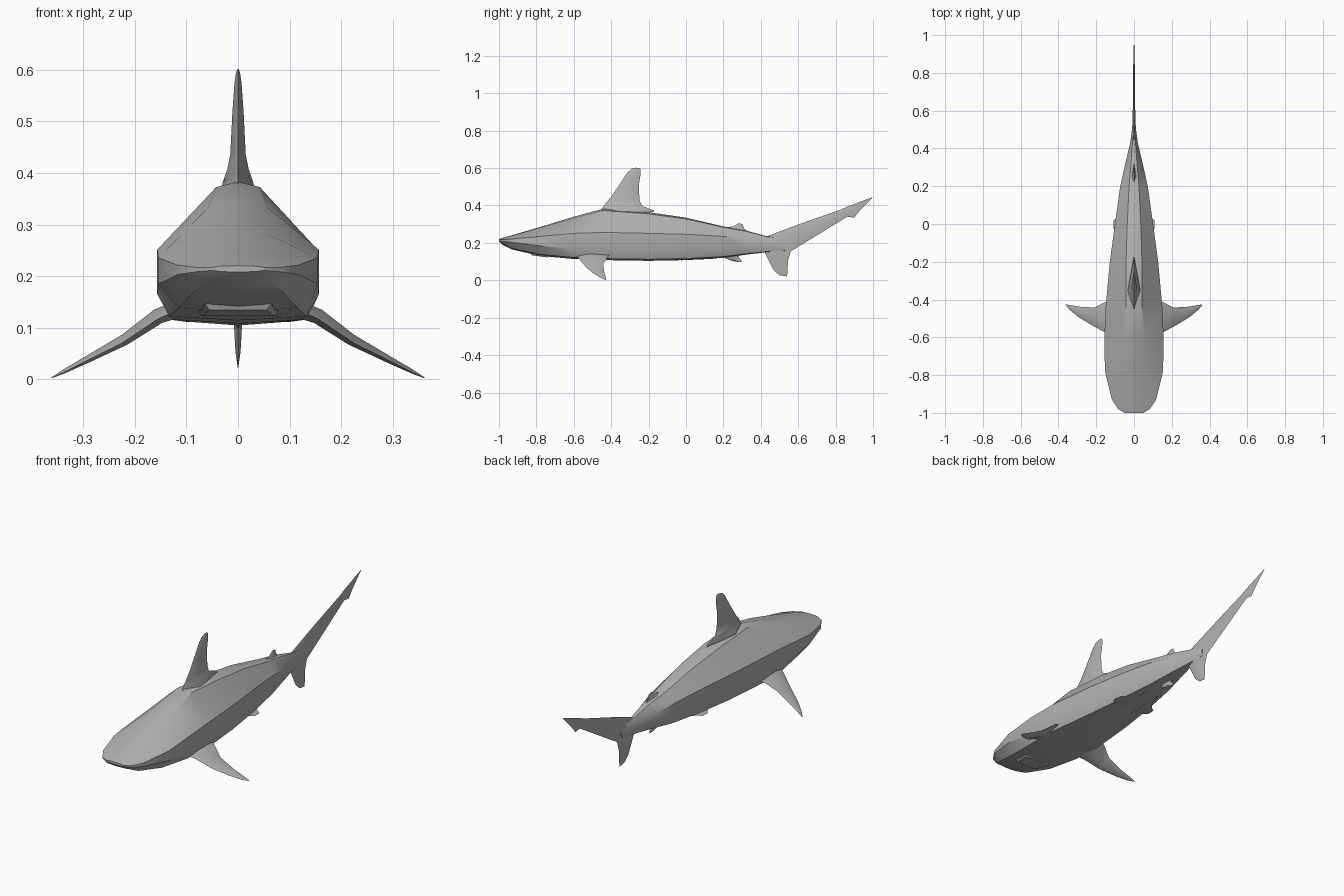
import bpy, math
from mathutils import Vector

grey = bpy.data.materials.new("shark grey")
grey.diffuse_color = (0.45, 0.45, 0.45, 1)


def loft(name, rings, angle=30):
    """Skin a list of closed rings and cap both ends."""
    n = len(rings[0])
    verts = [p for r in rings for p in r]
    faces = [(i * n + j, i * n + (j + 1) % n, (i + 1) * n + (j + 1) % n, (i + 1) * n + j)
             for i in range(len(rings) - 1) for j in range(n)]
    faces += [tuple(reversed(range(n))), tuple(range(len(verts) - n, len(verts)))]
    me = bpy.data.meshes.new(name)
    me.from_pydata(verts, [], faces)
    me.materials.append(grey)
    ob = bpy.data.objects.new(name, me)
    bpy.context.collection.objects.link(ob)
    bpy.ops.object.select_all(action='DESELECT')
    ob.select_set(True)
    bpy.context.view_layer.objects.active = ob
    bpy.ops.object.mode_set(mode='EDIT')
    bpy.ops.mesh.select_all(action='SELECT')
    bpy.ops.mesh.normals_make_consistent(inside=False)
    bpy.ops.object.mode_set(mode='OBJECT')
    bpy.ops.object.shade_smooth_by_angle(angle=math.radians(angle))
    return ob


def fin(name, sections, axis):
    """Diamond-section blade: (leading point, trailing point, half thickness)."""
    rings = []
    for a, b, t in sections:
        a, b = Vector(a), Vector(b)
        mid, off = a.lerp(b, 0.38), Vector(axis).normalized() * t
        rings.append([a, mid + off, b, mid - off])
    return loft(name, rings, 40)


def upright(name, sections):
    """Fin in the centre plane, points given as (y, z)."""
    return fin(name, [((0, *a), (0, *b), t) for a, b, t in sections], (1, 0, 0))


# Body stations: y, top z, top half width, shoulder z, half width,
# lower side z, bottom half width, bottom z
stations = [
    (-1.00, 0.220, 0.030, 0.217, 0.050, 0.211, 0.030, 0.208),
    (-0.98, 0.227, 0.035, 0.217, 0.083, 0.208, 0.055, 0.190),
    (-0.93, 0.241, 0.045, 0.221, 0.117, 0.203, 0.085, 0.165),
    (-0.78, 0.285, 0.058, 0.235, 0.154, 0.185, 0.115, 0.130),
    (-0.60, 0.340, 0.058, 0.251, 0.157, 0.165, 0.133, 0.114),
    (-0.44, 0.383, 0.042, 0.256, 0.150, 0.160, 0.135, 0.108),
    (-0.20, 0.364, 0.042, 0.251, 0.128, 0.160, 0.110, 0.104),
    (0.00, 0.335, 0.036, 0.246, 0.101, 0.163, 0.085, 0.108),
    (0.20, 0.288, 0.026, 0.235, 0.073, 0.166, 0.055, 0.120),
    (0.32, 0.266, 0.016, 0.220, 0.046, 0.170, 0.034, 0.137),
    (0.43, 0.236, 0.008, 0.205, 0.020, 0.172, 0.014, 0.150),
    (0.53, 0.225, 0.003, 0.200, 0.007, 0.178, 0.005, 0.155),
]
rings = []
for y, zt, wt, zs, w, zl, wb, zb in stations:
    half = [(wt, zt - 0.08 * (zt - zs)), (w, zs), (w, zl), (wb, zb + 0.15 * (zl - zb))]
    rings.append([(0, y, zt)] + [(x, y, z) for x, z in half] + [(0, y, zb)]
                 + [(-x, y, z) for x, z in reversed(half)])
loft("body", rings)

# Mouth: shallow lip across the underside of the snout
loft("lower_jaw", [[(x * k, y, z) for x, y, z in
     ((-0.065, -0.83, 0.146), (0.065, -0.83, 0.146), (0.055, -0.825, 0.134), (-0.055, -0.825, 0.134))]
     if s == 0 else
     [(-0.08, -0.74, 0.135), (0.08, -0.74, 0.135), (0.07, -0.74, 0.122), (-0.07, -0.74, 0.122)]
     for s, k in ((0, 1), (1, 1))])

# Centre-line fins
upright("dorsal_fin", [
    ((-0.47, 0.365), (-0.17, 0.365), 0.034), ((-0.445, 0.39), (-0.17, 0.374), 0.029),
    ((-0.43, 0.412), (-0.235, 0.397), 0.021), ((-0.405, 0.44), (-0.249, 0.43), 0.015),
    ((-0.35, 0.52), (-0.252, 0.51), 0.011), ((-0.315, 0.575), (-0.242, 0.57), 0.007),
    ((-0.29, 0.597), (-0.243, 0.592), 0.004), ((-0.27, 0.602), (-0.25, 0.601), 0.001)])
upright("second_dorsal_fin", [
    ((0.18, 0.275), (0.35, 0.25), 0.014), ((0.215, 0.283), (0.32, 0.268), 0.010),
    ((0.255, 0.289), (0.308, 0.282), 0.006), ((0.28, 0.305), (0.303, 0.301), 0.001)])
upright("anal_fin", [
    ((0.18, 0.135), (0.30, 0.145), 0.014), ((0.21, 0.118), (0.28, 0.124), 0.009),
    ((0.245, 0.104), (0.297, 0.108), 0.005), ((0.275, 0.099), (0.298, 0.098), 0.001)])
upright("tail_upper_lobe", [
    ((0.41, 0.225), (0.50, 0.135), 0.014), ((0.46, 0.246), (0.56, 0.155), 0.010),
    ((0.60, 0.298), (0.66, 0.216), 0.006), ((0.83, 0.379), (0.862, 0.340), 0.004),
    ((0.86, 0.393), (0.90, 0.335), 0.003), ((0.90, 0.408), (0.925, 0.368), 0.002),
    ((0.995, 0.444), (1.0, 0.444), 0.0005)])
upright("tail_lower_lobe", [
    ((0.42, 0.185), (0.58, 0.185), 0.012), ((0.415, 0.16), (0.56, 0.155), 0.012),
    ((0.44, 0.11), (0.545, 0.105), 0.008), ((0.468, 0.055), (0.543, 0.05), 0.005),
    ((0.50, 0.027), (0.54, 0.021), 0.001)])

# Paired fins
for s, side in ((-1, "left"), (1, "right")):
    fin(side + "_pectoral_fin", [
        ((s * 0.115, -0.60, 0.135), (s * 0.115, -0.40, 0.138), 0.017),
        ((s * 0.155, -0.573, 0.117), (s * 0.155, -0.415, 0.130), 0.015),
        ((s * 0.225, -0.535, 0.070), (s * 0.210, -0.442, 0.088), 0.011),
        ((s * 0.295, -0.492, 0.035), (s * 0.285, -0.438, 0.045), 0.007),
        ((s * 0.340, -0.455, 0.012), (s * 0.335, -0.430, 0.019), 0.004),
        ((s * 0.362, -0.430, 0.002), (s * 0.360, -0.426, 0.004), 0.001)], (s * 0.5, 0, 0.86))
    fin(side + "_pelvic_fin", [
        ((s * 0.035, -0.13, 0.115), (s * 0.035, 0.15, 0.115), 0.008),
        ((s * 0.065, -0.09, 0.115), (s * 0.060, 0.07, 0.115), 0.006),
        ((s * 0.090, -0.045, 0.115), (s * 0.085, 0.035, 0.114), 0.004),
        ((s * 0.110, -0.02, 0.113), (s * 0.108, 0.02, 0.112), 0.001)], (0, 0, 1))
